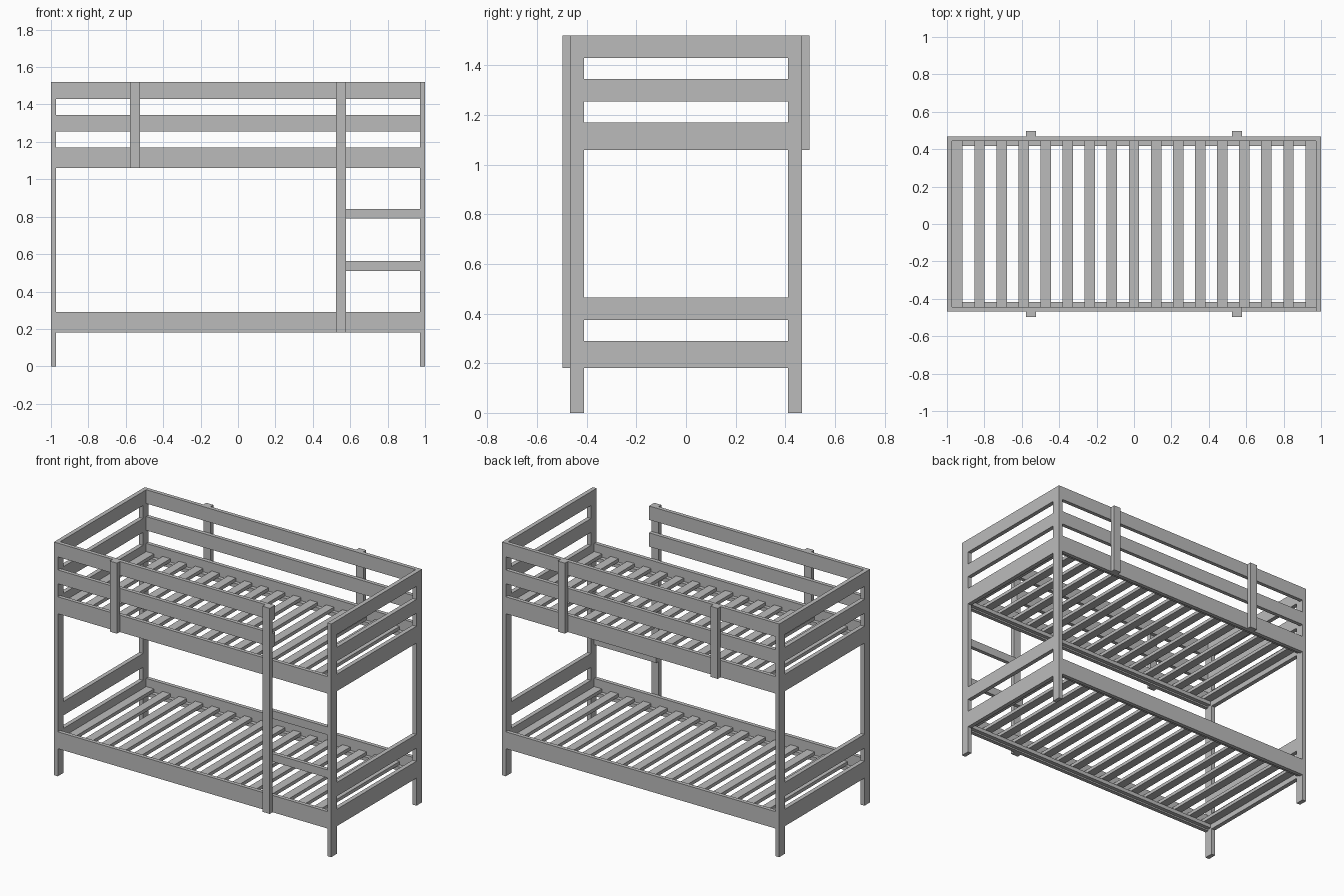
import bpy
import bmesh

cube = bpy.data.objects.get("Cube")
if cube:
    bpy.data.objects.remove(cube, do_unlink=True)

# Single flat grey for the whole frame
grey = bpy.data.materials.new("plain_grey")
grey.use_nodes = True
COLOUR = (0.5, 0.5, 0.5, 1)
grey.diffuse_color = COLOUR
grey.node_tree.nodes["Principled BSDF"].inputs["Base Color"].default_value = COLOUR


def board(name, x, y, z):
    """Box spanning the given (low, high) ranges."""
    mesh = bpy.data.meshes.new(name)
    bm = bmesh.new()
    bmesh.ops.create_cube(bm, size=1)
    for v in bm.verts:
        for axis, (low, high) in enumerate((x, y, z)):
            v.co[axis] = high if v.co[axis] > 0 else low
    bm.to_mesh(mesh)
    bm.free()
    mesh.materials.append(grey)
    obj = bpy.data.objects.new(name, mesh)
    bpy.context.collection.objects.link(obj)
    return obj


def span(side, inner, outer):
    """Range on the positive or negative side of an axis."""
    return tuple(sorted((side * inner, side * outer)))


END, THICK = 1.0, 0.028
INNER = END - THICK            # inner face of the legs and end boards
LEG_IN, RAIL_IN, RAIL_OUT, POST_OUT = 0.41, 0.443, 0.468, 0.497
TOP = 1.52
BASES = {"lower": 0.18, "upper": 1.06}
DEEP = 0.11                    # height of the main bed rails
GUARDS = {"middle": (1.255, 1.345), "top": (1.43, TOP)}
POST_X = (0.525, 0.577)
FULL = (-INNER, INNER)

# Legs and the boards closing each end
for sx, end in ((-1, "right"), (1, "left")):
    x = span(sx, INNER, END)
    for sy, face in ((-1, "front"), (1, "back")):
        board(f"{face}_{end}_leg", x, span(sy, LEG_IN, RAIL_OUT), (0, TOP))
    for level, z in BASES.items():
        board(f"{end}_{level}_end_rail", x, (-LEG_IN, LEG_IN), (z, z + DEEP))
    board(f"{end}_lower_headboard", x, (-LEG_IN, LEG_IN), (0.375, 0.465))
    for level, z in GUARDS.items():
        board(f"{end}_{level}_end_guard", x, (-LEG_IN, LEG_IN), z)

# Long rails, slat ledges, guard rails and guard posts
for sy, face in ((-1, "front"), (1, "back")):
    y = span(sy, RAIL_IN, RAIL_OUT)
    post_y = span(sy, RAIL_OUT, POST_OUT)
    for level, z in BASES.items():
        board(f"{face}_{level}_side_rail", FULL, y, (z, z + DEEP))
        board(f"{face}_{level}_slat_ledge", FULL, span(sy, 0.418, RAIL_IN),
              (z + 0.01, z + 0.035))
    guard_end = POST_X[1] if sy < 0 else INNER
    for level, z in GUARDS.items():
        board(f"{face}_{level}_guard", (-INNER, guard_end), y, z)
    board(f"{face}_right_guard_post", span(-1, *POST_X), post_y,
          (BASES["upper"], TOP))
    if sy > 0:
        board("back_left_guard_post", POST_X, post_y, (BASES["upper"], TOP))

# Ladder post and rungs beside the front opening
board("ladder_post", POST_X, span(-1, RAIL_OUT, POST_OUT), (BASES["lower"], TOP))
for name, z in (("lower", 0.51), ("upper", 0.79)):
    board(f"{name}_ladder_rung", (POST_X[0], INNER), span(-1, RAIL_IN, RAIL_OUT),
          (z, z + 0.052))

# Slats across both beds
COUNT, WIDTH = 17, 0.056
pitch = (2 * INNER - WIDTH) / (COUNT - 1)
for level, z in BASES.items():
    for i in range(COUNT):
        x = -INNER + i * pitch
        board(f"{level}_slat", (x, x + WIDTH), (-RAIL_IN, RAIL_IN),
              (z + 0.035, z + 0.057))
